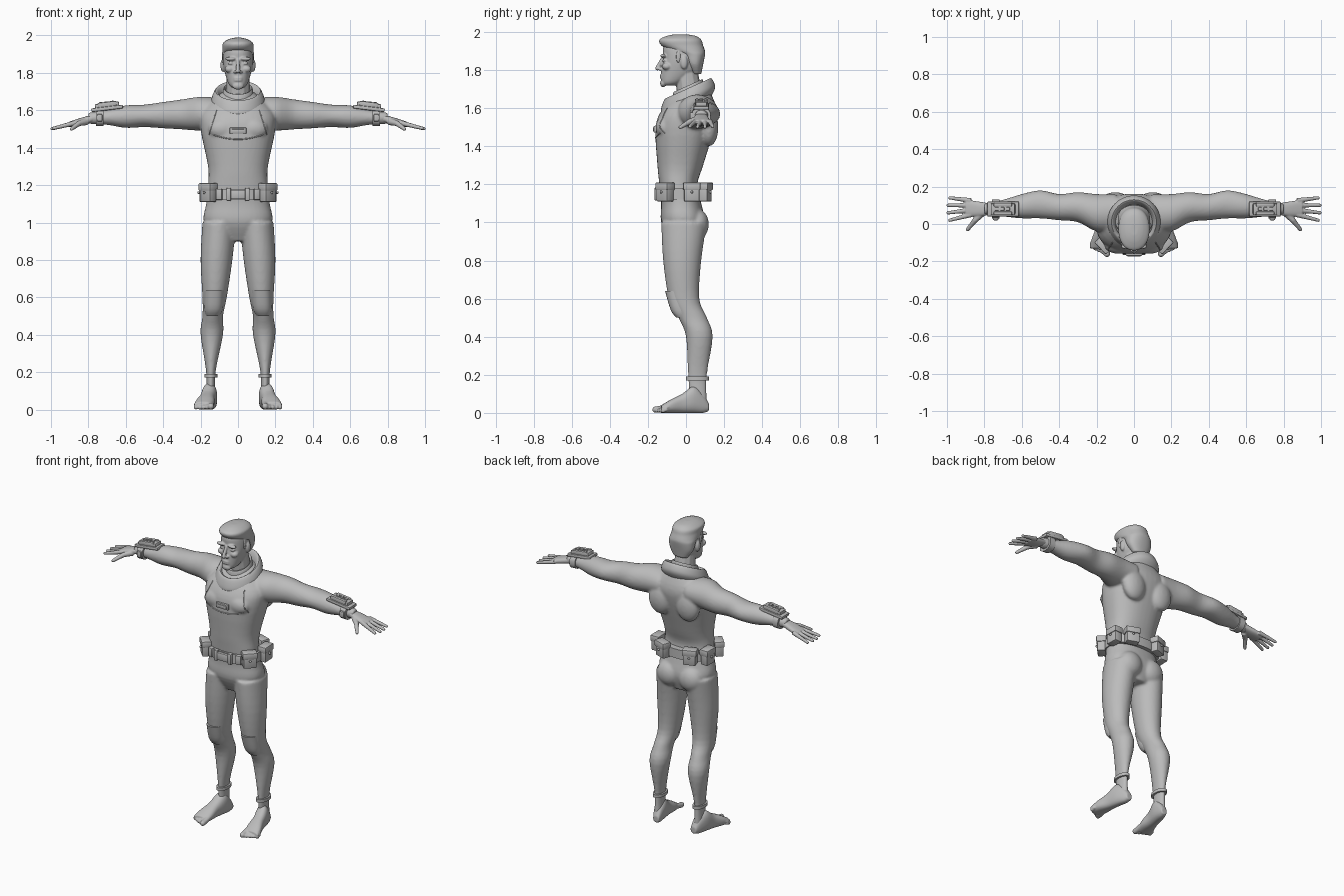
import bpy, bmesh, math
from mathutils import Matrix, Vector

if "Cube" in bpy.data.objects:
    bpy.data.objects.remove(bpy.data.objects["Cube"], do_unlink=True)

shade = (.5, .5, .5, 1)
grey = bpy.data.materials.new("plain grey")
grey.use_nodes = True
grey.diffuse_color = shade
grey.node_tree.nodes["Principled BSDF"].inputs["Base Color"].default_value = shade
sides = (1, -1)


def smooth(rows, steps=4):
    """Hermite interpolation between rows of numbers."""
    out = []
    last = len(rows) - 1
    for i in range(last):
        before, start = Vector(rows[max(i - 1, 0)]), Vector(rows[i])
        end, after = Vector(rows[i + 1]), Vector(rows[min(i + 2, last)])
        leave, arrive = (end - before) / 2, (after - start) / 2
        for k in range(steps):
            t = k / steps
            ease = t * t * (3 - 2 * t)
            out.append(start.lerp(end, ease) + leave * t * (1 - t) ** 2 - arrive * t * t * (1 - t))
    return out + [Vector(rows[last])]


def even(rows):
    """Rows of place, half-width, low and high bound, symmetric in width."""
    return smooth([(place, -half, half, low, high) for place, half, low, high in rows])


def level(rows):
    """Rows of place, low and high bound, half-height, symmetric in height."""
    return smooth([(place, low, high, -half, half) for place, low, high, half in rows])


def skin(bm, rings):
    """Bridge rings of points into a closed solid."""
    loops = [[bm.verts.new(p) for p in ring] for ring in rings]
    n = len(loops[0])
    for lo, hi in zip(loops, loops[1:]):
        for i in range(n):
            j = (i + 1) % n
            bm.faces.new((lo[i], lo[j], hi[j], hi[i]))
    bm.faces.new(loops[0])
    bm.faces.new(loops[-1])


def loft(bm, axis, rows, power=2, side=1, bend=None, n=40):
    """Rows hold the place along the axis and the bounds in the other two."""
    u, v = [k for k in range(3) if k != axis]
    rings = []
    for along, u_low, u_high, v_low, v_high in rows:
        ring = []
        for i in range(n):
            angle = math.tau * i / n
            c, s = [math.copysign(abs(w) ** (2 / power), w) for w in (math.cos(angle), math.sin(angle))]
            p = Vector()
            p[axis] = along
            p[u] = (u_low + u_high + c * (u_high - u_low)) / 2
            p[v] = (v_low + v_high + s * (v_high - v_low)) / 2
            if bend:
                p += bend(p)
            p.x *= side
            ring.append(p)
        rings.append(ring)
    skin(bm, rings)


def blob(bm, place, size):
    m = Matrix.Translation(place) @ Matrix.Diagonal((*size, 1))
    bmesh.ops.create_uvsphere(bm, u_segments=24, v_segments=16, radius=1, matrix=m)


def tube(bm, points, start, end, n=12):
    """Round tapered tube along points, with a rounded tip."""
    pts = [Vector(p) for p in points]
    last = len(pts) - 1
    rings = []
    for i, p in enumerate(pts):
        heading = (pts[min(i + 1, last)] - pts[max(i - 1, 0)]).to_track_quat('Z', 'Y')
        radius = start + (end - start) * i / last
        rings.append([p + heading @ Vector((math.cos(a), math.sin(a), 0)) * radius
                      for a in (math.tau * k / n for k in range(n))])
    skin(bm, rings)
    blob(bm, pts[last], (end, end, end))


def box(bm, place, size, turn=Matrix(), rounding=.006):
    m = Matrix.Translation(place) @ turn.to_4x4() @ Matrix.Diagonal((*size, 1))
    verts = bmesh.ops.create_cube(bm, size=1, matrix=m)["verts"]
    edges = list({e for v in verts for e in v.link_edges})
    bmesh.ops.bevel(bm, geom=edges, offset=rounding, segments=2, affect='EDGES', profile=.5)


def finish(name, bm, mirror=False, voxel=None, relax=3):
    """Turn a bmesh into an object, optionally mirrored and fused."""
    bmesh.ops.recalc_face_normals(bm, faces=bm.faces)
    mesh = bpy.data.meshes.new(name)
    bm.to_mesh(mesh)
    bm.free()
    mesh.materials.append(grey)
    for p in mesh.polygons:
        p.use_smooth = True
    mesh.set_sharp_from_angle(angle=math.radians(40))
    ob = bpy.data.objects.new(name, mesh)
    bpy.context.scene.collection.objects.link(ob)
    if mirror:
        ob.modifiers.new("mirror", 'MIRROR').use_mirror_merge = False
    if voxel:
        fuse = ob.modifiers.new("fuse", 'REMESH')
        fuse.mode, fuse.voxel_size, fuse.use_smooth_shade = 'VOXEL', voxel, True
        soft = ob.modifiers.new("soften", 'SMOOTH')
        soft.factor, soft.iterations = .5, relax
    return ob


def arm_line(p):
    return Vector((0, 0, 1.59 - .04 * p.x))


def hand_line(p):
    return Vector((0, 0, 1.75 - .25 * p.x))


def foot_line(p):
    return Vector((.16 - .2 * p.y, 0, 0))


# Body suit: torso, legs and arms fused together
bm = bmesh.new()
loft(bm, 2, even([
    (.9, .08, -.08, .07), (1, .18, -.13, .1), (1.1, .17, -.13, .08), (1.2, .16, -.14, .06),
    (1.3, .16, -.15, .09), (1.5, .2, -.16, .15), (1.6, .19, -.12, .16), (1.7, .08, -.03, .12)]), 2.3)
leg = smooth([
    (.06, .12, .17, .02, .11), (.2, .12, .17, .01, .11), (.4, .08, .2, 0, .14),
    (.5, .08, .19, -.04, .11), (.6, .06, .19, -.09, .07), (.8, .03, .2, -.12, .08),
    (1, .01, .19, -.13, .11)])
arm = level([
    (.1, -.04, .16, .08), (.2, -.04, .16, .09), (.3, .01, .17, .08), (.4, .02, .16, .07),
    (.5, .03, .18, .06), (.6, .03, .16, .06), (.7, .04, .13, .04), (.8, .05, .11, .03)])
for side in sides:
    loft(bm, 2, leg, side=side)
    loft(bm, 0, arm, side=side, bend=arm_line)
    blob(bm, (side * .08, .06, .99), (.08, .06, .08))
    blob(bm, (side * .1, .12, 1.5), (.08, .05, .1))
    blob(bm, (side * .08, -.11, 1.5), (.08, .05, .06))
body = finish("body_suit", bm, voxel=.008, relax=6)

# Feet with toes
bm = bmesh.new()
loft(bm, 1, even([(.12, .02, .01, .05), (.09, .03, 0, .1), (.04, .04, 0, .14),
                  (-.02, .04, 0, .1), (-.08, .05, 0, .07), (-.13, .05, 0, .04)]), 2.4, bend=foot_line)
for k in range(5):
    x, tip, radius = .145 + .02 * k, .01 * k - .16, .012 if k else .017
    tube(bm, [(x, -.1, .03), (x, tip + .02, .02), (x, tip, radius)], radius, radius)
finish("feet", bm, mirror=True, voxel=.0045)

# Hands with spread fingers and thumb
bm = bmesh.new()
loft(bm, 0, level([(.77, .05, .11, .02), (.83, .04, .12, .02), (.9, .04, .13, .015)]),
     2.5, bend=hand_line)
for k in range(4):
    knuckle = Vector((.87, .05 + .025 * k, 0))
    tip = Vector((1 - .01 * abs(k - 1.5), .02 + .04 * k, 0))
    finger = [knuckle.lerp(tip, t / 3) for t in range(4)]
    tube(bm, [p + hand_line(p) for p in finger], .014, .009)
tube(bm, [(.81, .06, 1.54), (.85, .02, 1.53), (.89, -.03, 1.5)], .02, .01)
finish("hands", bm, mirror=True, voxel=.004)

# Head, face and neck
bm = bmesh.new()
loft(bm, 2, even([
    (1.72, .03, -.12, -.05), (1.74, .05, -.13, -.01), (1.8, .07, -.13, .07), (1.86, .08, -.12, .08),
    (1.92, .075, -.12, .08), (1.96, .06, -.09, .06), (1.97, .03, -.04, .02)]), 2.2)
tube(bm, [(0, .03, 1.6), (0, 0, 1.8)], .07, .06)
tube(bm, [(0, -.12, 1.87), (0, -.15, 1.81)], .008, .012)
blob(bm, (0, -.12, 1.73), (.03, .016, .02))
for lip in (1.76, 1.772):
    blob(bm, (0, -.127, lip), (.024, .01, .006))
for side in sides:
    blob(bm, (side * .04, -.12, 1.875), (.03, .015, .01))
    blob(bm, (side * .04, -.11, 1.85), (.015, .015, .008))
    blob(bm, (side * .045, -.1, 1.82), (.026, .026, .02))
    blob(bm, (side * .014, -.135, 1.805), (.01, .012, .008))
    blob(bm, (side * .08, -.01, 1.84), (.014, .02, .035))
finish("head", bm, voxel=.0045)

# Swept short hair with sideburns
bm = bmesh.new()
loft(bm, 2, even([
    (1.78, .05, .03, .08), (1.83, .08, 0, .09), (1.88, .085, -.03, .1), (1.9, .085, -.08, .1),
    (1.93, .083, -.13, .09), (1.96, .08, -.14, .08), (1.98, .05, -.1, .05), (1.988, .02, -.06, 0)]), 2.2)
for side in sides:
    blob(bm, (side * .076, -.04, 1.87), (.007, .014, .034))
finish("hair", bm, voxel=.005)


def collar(name, rows):
    """Round standing collar, higher at the back."""
    bm = bmesh.new()
    loft(bm, 2, even([(z, half, .01 - half, .01 + half) for z, half in rows]),
         bend=lambda p: Vector((0, 0, .45 * p.y)), n=48)
    finish(name, bm)


collar("outer_collar", [(1.6, .12), (1.63, .14), (1.66, .14), (1.7, .12), (1.68, .1), (1.63, .09)])
collar("inner_collar", [(1.6, .09), (1.7, .08), (1.71, .07), (1.66, .06)])

# Knee pads, ankle bands and wrist cuffs
bm = bmesh.new()
loft(bm, 2, smooth([(.5, .1, .17, -.05, .02), (.54, .08, .18, -.08, .03), (.64, .07, .18, -.11, .03)]), 2.3)
finish("knee_pads", bm, mirror=True)
bm = bmesh.new()
loft(bm, 2, [(z, .11, .18, 0, .12) for z in (.17, .19)])
finish("ankle_bands", bm, mirror=True)
bm = bmesh.new()
loft(bm, 0, level([(x, .03, .13, .045) for x in (.72, .76)]), 2.4, bend=arm_line)
box(bm, (.74, .03, 1.56), (.03, .02, .04))
finish("wrist_cuffs", bm, mirror=True)

# Forearm devices with rails and studs
bm = bmesh.new()
tilt = Matrix.Rotation(.12, 3, 'Y')
mount = Vector((.7, .08, 1.61))
box(bm, mount, (.17, .08, .02), tilt)
box(bm, mount + Vector((0, 0, .015)), (.13, .06, .03), tilt)
for side in sides:
    box(bm, mount + Vector((0, side * .023, .02)), (.1, .02, .03), tilt)
for k in (-1, 0, 1):
    box(bm, mount + tilt @ Vector((k * .03, 0, .03)), (.02, .02, .015), tilt, .003)
finish("forearm_devices", bm, mirror=True)

# Belt band and buckle
bm = bmesh.new()
loft(bm, 2, even([(z, .175, -.15, .1) for z in (1.12, 1.18)]), 2.3)
finish("belt", bm)
bm = bmesh.new()
box(bm, (0, -.15, 1.15), (.08, .03, .05))
for side in sides:
    box(bm, (side * .05, -.15, 1.15), (.025, .03, .07))
    box(bm, (side * .1, -.135, 1.15), (.035, .025, .06), Matrix.Rotation(side * .3, 3, 'Z'))
finish("buckle", bm)

# Belt pouches with flap and stud
bm = bmesh.new()
for x, y, heading in ((.16, -.11, .8), (.18, .03, 1.6), (.1, .1, 2.8)):
    turn = Matrix.Rotation(heading, 3, 'Z')
    place = Vector((x, y, 1.16))
    box(bm, place, (.08, .05, .1), turn)
    box(bm, place + Vector((0, 0, .03)), (.09, .06, .04), turn)
    blob(bm, place - turn @ Vector((0, .03, 0)), (.007, .007, .007))
finish("belt_pouches", bm, mirror=True)

# Chest plate and raised seams that follow the suit
bpy.context.view_layer.update()
suit = body.evaluated_get(bpy.context.evaluated_depsgraph_get())


def on_chest(x, z):
    return suit.ray_cast(Vector((x, -1, z)), Vector((0, 1, 0)))[1]


bm = bmesh.new()
plate = on_chest(0, 1.49)
box(bm, plate, (.09, .02, .036))
box(bm, plate - Vector((0, .01, 0)), (.07, .008, .018), rounding=.003)
finish("chest_plate", bm)
bm = bmesh.new()
tube(bm, [on_chest(.012 * k, 1.445 + .0002 * k * k) for k in range(-11, 12)], .0035, .0035)
for side in sides:
    tube(bm, [on_chest(side * (.115 + .004 * k), 1.6 - .013 * k) for k in range(11)], .003, .003)
finish("chest_seams", bm)
